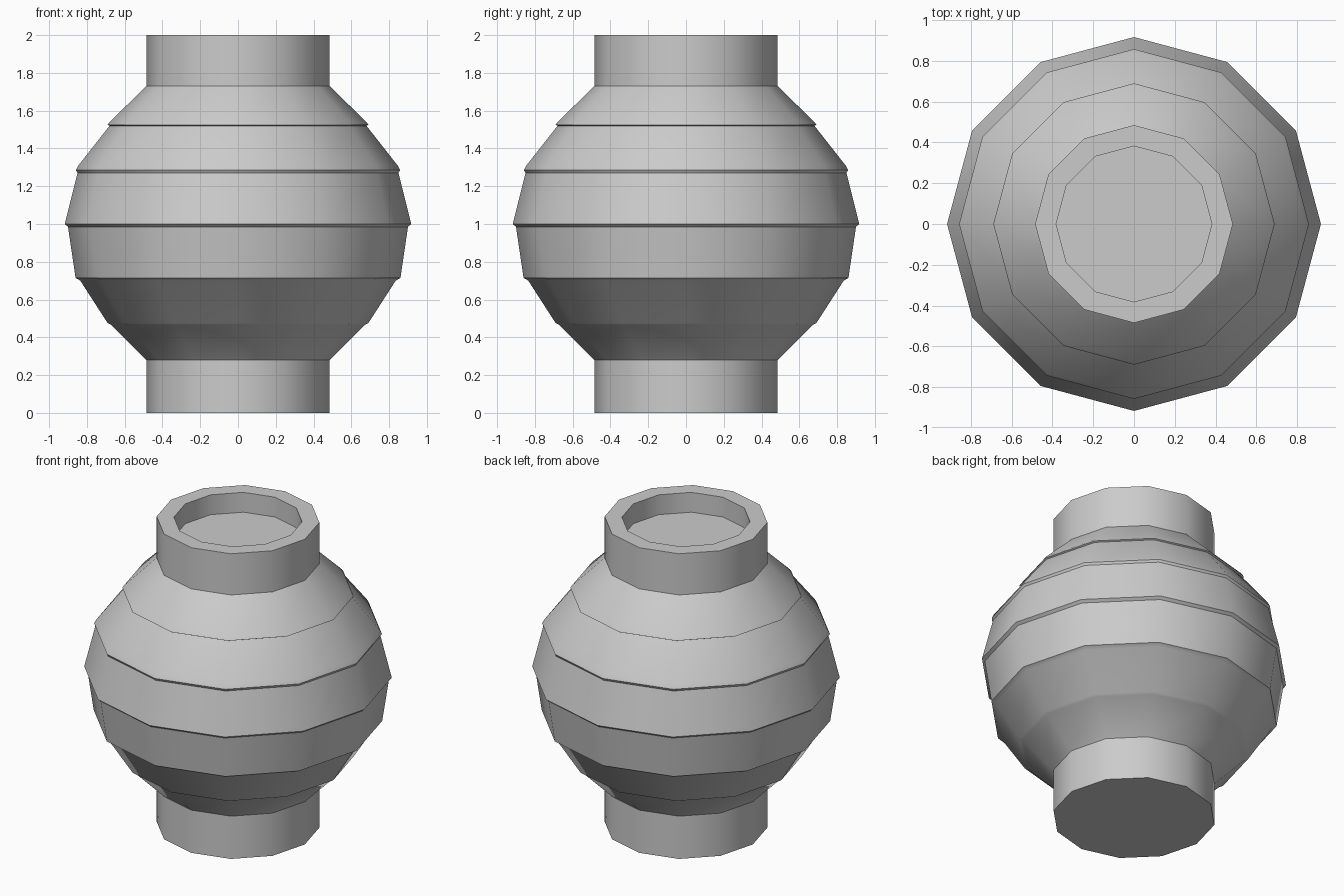
import bpy, bmesh, math

if "Cube" in bpy.data.objects:
    bpy.data.objects.remove(bpy.data.objects["Cube"])

SIDES = 12


def lathe(name, profile, cap_start=False, cap_end=False):
    """Turn a (radius, z) profile into a twelve-sided shell."""
    bm = bmesh.new()
    rings = []
    for r, z in profile:
        rings.append([bm.verts.new((r * math.cos(math.tau * i / SIDES),
                                    r * math.sin(math.tau * i / SIDES), z))
                      for i in range(SIDES)])
    for a, b in zip(rings, rings[1:]):
        for i in range(SIDES):
            j = (i + 1) % SIDES
            bm.faces.new((a[i], a[j], b[j], b[i]))
    if cap_start:
        bm.faces.new(rings[0][::-1])
    if cap_end:
        bm.faces.new(rings[-1])
    mesh = bpy.data.meshes.new(name)
    bm.to_mesh(mesh)
    bm.free()
    obj = bpy.data.objects.new(name, mesh)
    bpy.context.collection.objects.link(obj)
    bpy.ops.object.select_all(action='DESELECT')
    obj.select_set(True)
    bpy.context.view_layer.objects.active = obj
    bpy.ops.object.shade_smooth_by_angle(angle=math.radians(32))
    return obj


# Foot with closed underside
lathe("foot", [(0.485, 0), (0.485, 0.28)], cap_start=True)

# Round body of stacked bands with small lips
lathe("body", [
    (0.485, 0.28), (0.67, 0.465),
    (0.69, 0.475), (0.835, 0.70),
    (0.86, 0.715), (0.90, 0.985),
    (0.917, 1.0), (0.85, 1.27),
    (0.858, 1.285), (0.845, 1.31), (0.68, 1.52),
    (0.69, 1.525), (0.68, 1.54), (0.485, 1.73),
])

# Neck with thick rim and shallow recess
lathe("neck", [(0.485, 1.73), (0.485, 2.0), (0.382, 2.0), (0.382, 1.87)],
      cap_end=True)
